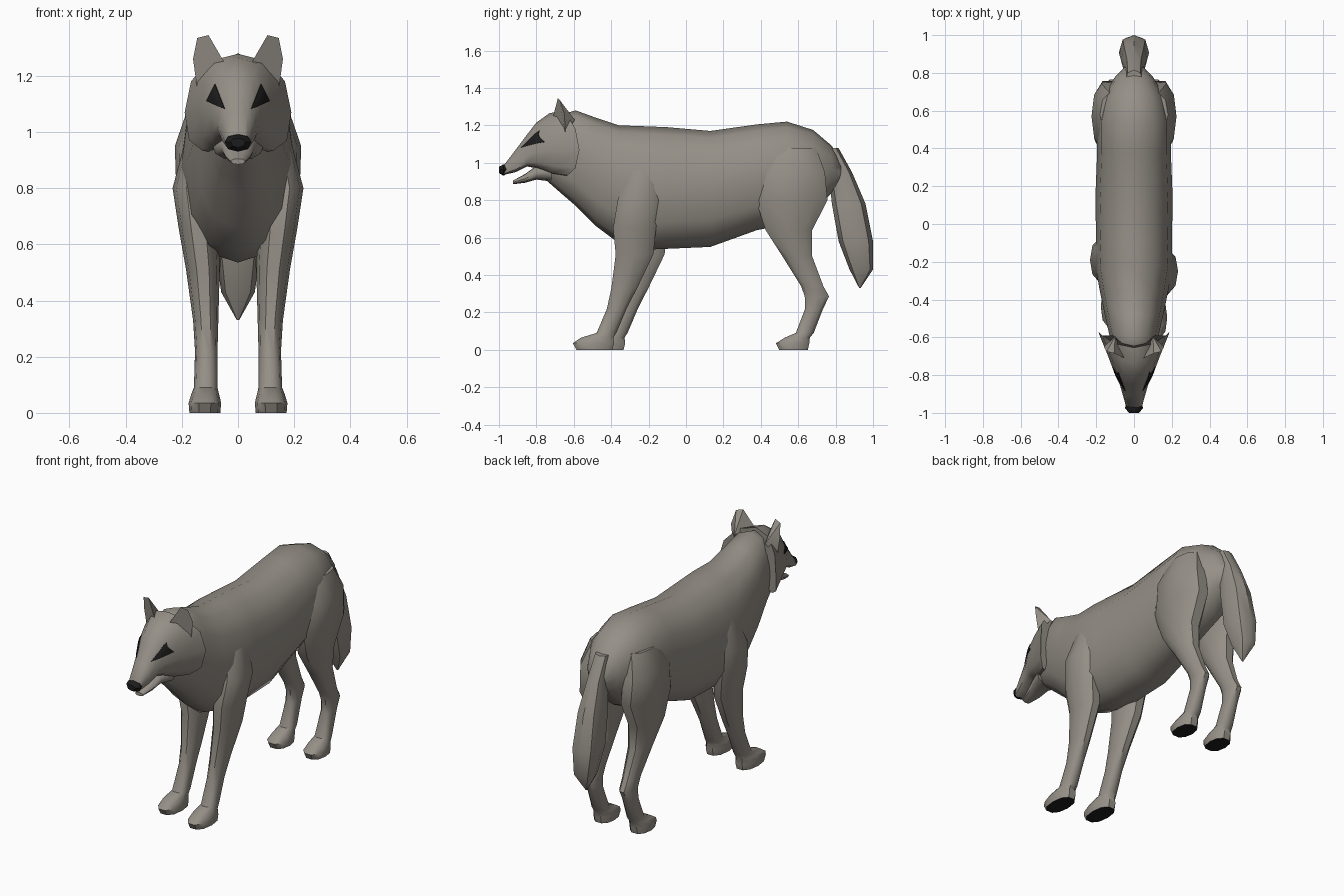
import bpy, bmesh, math
from mathutils import Vector
from mathutils.bvhtree import BVHTree


def material(name, colour):
    m = bpy.data.materials.new(name)
    m.diffuse_color = (*colour, 1)
    return m


FUR = material("grey fur", (0.30, 0.275, 0.24))
DARK = material("dark pads", (0.012, 0.012, 0.012))


def finish(name, bm, mats, angle=42):
    bmesh.ops.recalc_face_normals(bm, faces=bm.faces)
    me = bpy.data.meshes.new(name)
    bm.to_mesh(me)
    bm.free()
    for m in mats:
        me.materials.append(m)
    me.shade_smooth()
    me.set_sharp_from_angle(angle=math.radians(angle))
    ob = bpy.data.objects.new(name, me)
    bpy.context.collection.objects.link(ob)
    return ob


def loft(name, rings, mats, soles=False, angle=42):
    """Skin a list of point rings and cap both ends."""
    bm = bmesh.new()
    loops = [[bm.verts.new(p) for p in r] for r in rings]
    n = len(loops[0])
    for a, b in zip(loops, loops[1:]):
        for i in range(n):
            bm.faces.new((a[i], a[(i + 1) % n], b[(i + 1) % n], b[i]))
    bm.faces.new(loops[0])
    bm.faces.new(loops[-1])
    if soles:
        for f in bm.faces:
            if f.calc_center_median().z < 0.005:
                f.material_index = 1
    return finish(name, bm, mats, angle)


def power(v, e):
    return math.copysign(abs(v) ** e, v)


def body_ring(y, top, bottom, mid, hw, flare=0.0, e=0.85, n=12):
    """Upright section: widest at mid, sides swept back by flare."""
    pts = []
    for i in range(n):
        c, s = math.cos(math.tau * i / n), math.sin(math.tau * i / n)
        low = e if s < 0 else 0.9
        h = top - mid if s > 0 else mid - bottom
        pts.append((hw * power(c, low), y + flare * c * c, mid + h * power(s, low)))
    return pts


def limb_ring(x, y, z, rx, ry, n=10):
    return [(x + rx * power(math.cos(math.tau * i / n), 0.85),
             y + ry * power(math.sin(math.tau * i / n), 0.85), z) for i in range(n)]


# Torso with neck
torso = [(-0.74, 1.20, 0.90, 1.05, 0.08), (-0.66, 1.26, 0.83, 1.06, 0.11),
         (-0.59, 1.28, 0.77, 1.05, 0.13), (-0.48, 1.24, 0.66, 0.97, 0.155),
         (-0.36, 1.20, 0.57, 0.90, 0.18), (-0.22, 1.195, 0.535, 0.86, 0.205),
         (-0.10, 1.19, 0.54, 0.86, 0.20), (0.13, 1.17, 0.55, 0.87, 0.205),
         (0.38, 1.205, 0.64, 0.93, 0.195), (0.54, 1.22, 0.67, 0.97, 0.195),
         (0.68, 1.175, 0.74, 0.97, 0.16), (0.78, 1.09, 0.84, 0.97, 0.10),
         (0.83, 1.00, 0.90, 0.95, 0.05)]
loft("torso", [body_ring(*r) for r in torso], [FUR])

# Head with cheeks swept back
skull = [(-0.975, 0.985, 0.935, 0.955, 0.04), (-0.91, 1.07, 0.95, 0.99, 0.058),
         (-0.85, 1.15, 0.98, 1.03, 0.075), (-0.80, 1.215, 0.97, 1.06, 0.10),
         (-0.73, 1.265, 0.935, 1.07, 0.137, 0.03),
         (-0.655, 1.278, 0.92, 1.07, 0.19, 0.085)]
head = loft("head", [body_ring(*r, **{"e": 0.6}) for r in skull], [FUR])

# Lower jaw
jaw = [(-0.925, 0.905, 0.885, 0.895, 0.025), (-0.86, 0.94, 0.893, 0.915, 0.045),
       (-0.80, 0.985, 0.91, 0.945, 0.06), (-0.72, 1.0, 0.90, 0.95, 0.09)]
loft("lower_jaw", [body_ring(*r) for r in jaw], [FUR])

# Nose
nose = [(-1.0, 0.978, 0.945, 0.965, 0.026), (-0.975, 0.992, 0.93, 0.965, 0.048),
        (-0.95, 0.988, 0.95, 0.965, 0.042)]
loft("nose", [body_ring(*r, n=8) for r in nose], [DARK])

# Tail
tail = [(0, 0.76, 1.08, 0.045, 0.055), (0, 0.825, 0.95, 0.05, 0.062),
        (0, 0.87, 0.78, 0.07, 0.09), (0, 0.908, 0.58, 0.08, 0.092),
        (0, 0.937, 0.43, 0.06, 0.063), (0, 0.93, 0.33, 0.004, 0.004)]
loft("tail", [limb_ring(*r, n=8) for r in tail], [FUR])

front_leg = [(0.13, -0.22, 1.00, 0.05, 0.08), (0.155, -0.25, 0.80, 0.078, 0.12),
             (0.14, -0.275, 0.65, 0.07, 0.12), (0.125, -0.275, 0.51, 0.06, 0.105),
             (0.115, -0.33, 0.33, 0.045, 0.072), (0.113, -0.37, 0.22, 0.04, 0.055),
             (0.115, -0.425, 0.09, 0.042, 0.055), (0.117, -0.475, 0.065, 0.05, 0.09),
             (0.118, -0.495, 0.035, 0.058, 0.115), (0.118, -0.49, 0.0, 0.055, 0.10)]
hind_leg = [(0.10, 0.58, 1.08, 0.08, 0.12), (0.14, 0.57, 0.95, 0.085, 0.18),
            (0.135, 0.565, 0.80, 0.085, 0.20), (0.125, 0.55, 0.64, 0.075, 0.13),
            (0.12, 0.595, 0.50, 0.055, 0.083), (0.115, 0.675, 0.34, 0.04, 0.062),
            (0.115, 0.70, 0.285, 0.038, 0.068), (0.115, 0.685, 0.22, 0.036, 0.05),
            (0.115, 0.635, 0.09, 0.042, 0.05), (0.117, 0.595, 0.065, 0.05, 0.07),
            (0.118, 0.57, 0.035, 0.058, 0.093), (0.118, 0.575, 0.0, 0.055, 0.08)]
ear = [(0.05, -0.71, 1.25), (0.105, -0.685, 1.345), (0.145, -0.675, 1.335),
       (0.16, -0.65, 1.26), (0.145, -0.645, 1.15)]
eye = [(0.045, 1.08), (0.08, 1.17), (0.11, 1.11)]
surface = BVHTree.FromPolygons([v.co for v in head.data.vertices],
                               [p.vertices for p in head.data.polygons])

for side, label in ((1, "right"), (-1, "left")):
    # Legs: the left foreleg stands slightly further back
    back = 0.06 if side < 0 else 0.0
    for name, rows, dy in (("front_leg", front_leg, back), ("hind_leg", hind_leg, 0)):
        loft(f"{name}_{label}", [limb_ring(side * x, y + dy, z, rx, ry)
                                 for x, y, z, rx, ry in rows], [FUR, DARK], True)

    # Ear: flat front with a ridge behind
    bm = bmesh.new()
    rim = [bm.verts.new((side * x, y, z)) for x, y, z in ear]
    ridge = bm.verts.new((side * 0.10, -0.595, 1.23))
    bm.faces.new(rim)
    for i in range(5):
        bm.faces.new((rim[i], rim[(i + 1) % 5], ridge))
    finish(f"ear_{label}", bm, [FUR], 30)

    # Eye: thin patch laid onto the head
    bm = bmesh.new()
    bm.faces.new([bm.verts.new((side * x, -2, z)) for x, z in eye])
    bmesh.ops.subdivide_edges(bm, edges=bm.edges[:], cuts=5, use_grid_fill=True)
    for v in bm.verts:
        hit, normal, _, _ = surface.ray_cast(v.co, Vector((0, 1, 0)))
        if hit:
            v.co = hit + normal * 0.004
    bmesh.ops.recalc_face_normals(bm, faces=bm.faces)
    if sum(f.normal.y for f in bm.faces) > 0:
        bmesh.ops.reverse_faces(bm, faces=bm.faces)
    bmesh.ops.solidify(bm, geom=bm.faces[:], thickness=0.003)
    finish(f"eye_{label}", bm, [DARK])
